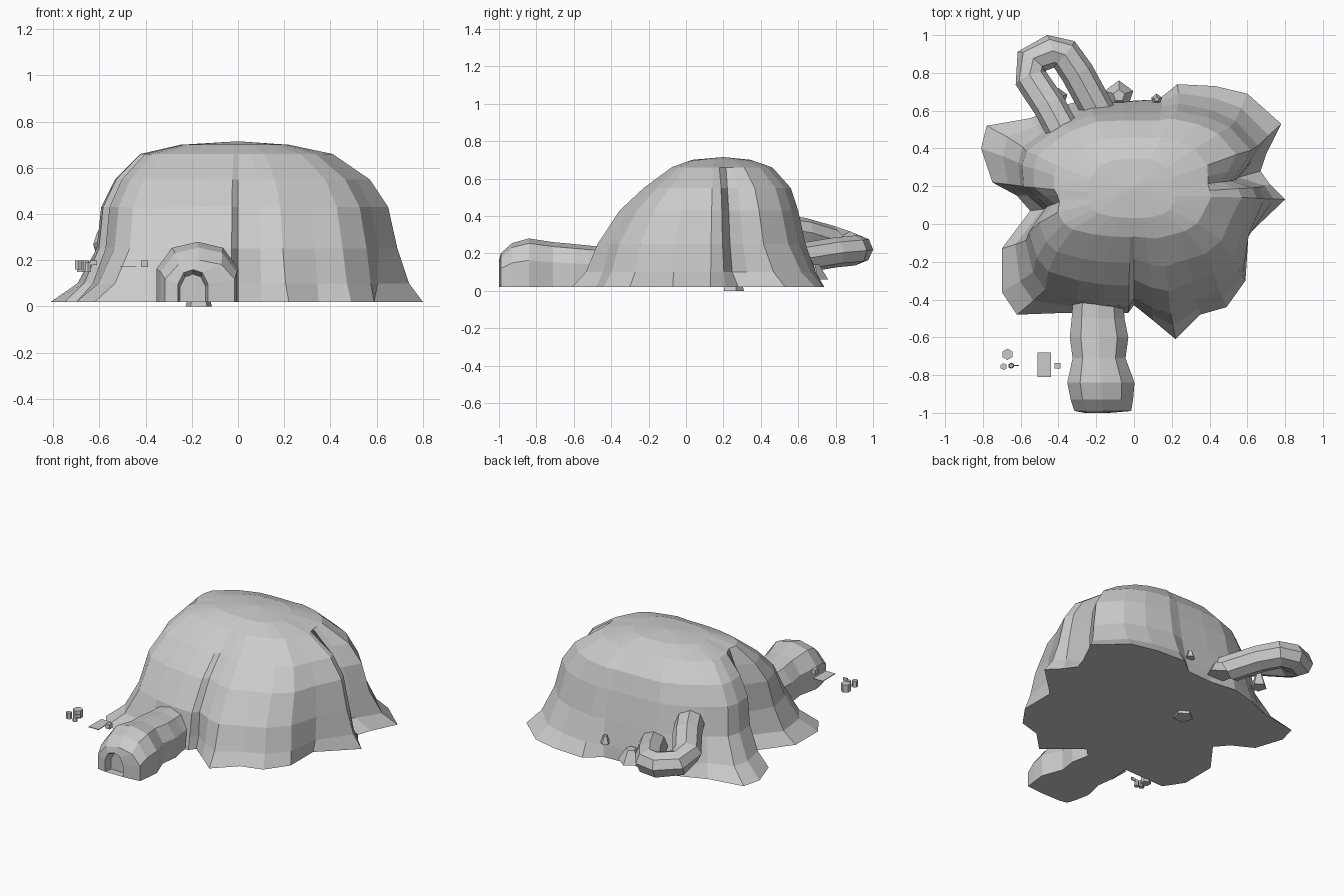
import bpy, bmesh, math
from mathutils import Vector

if "Cube" in bpy.data.objects:
    bpy.data.objects.remove(bpy.data.objects["Cube"])

grey = bpy.data.materials.new("plain grey")
grey.use_nodes = True
COLOR = (0.6, 0.6, 0.6, 1)
grey.diffuse_color = COLOR
grey.node_tree.nodes["Principled BSDF"].inputs["Base Color"].default_value = COLOR


def finish(name, bm):
    bmesh.ops.recalc_face_normals(bm, faces=bm.faces)
    mesh = bpy.data.meshes.new(name)
    bm.to_mesh(mesh)
    bm.free()
    mesh.materials.append(grey)
    obj = bpy.data.objects.new(name, mesh)
    bpy.context.collection.objects.link(obj)
    return obj


def loft(name, rings, tip=None):
    """Skin closed rings in order, with a flat cap at the start and a cap or tip at the end."""
    bm = bmesh.new()
    loops = [[bm.verts.new(p) for p in ring] for ring in rings]
    n = len(loops[0])
    for a, b in zip(loops, loops[1:]):
        for i in range(n):
            j = (i + 1) % n
            bm.faces.new((a[i], a[j], b[j], b[i]))
    bm.faces.new(loops[0])
    if tip:
        t = bm.verts.new(tip)
        for i in range(n):
            bm.faces.new((loops[-1][i], loops[-1][(i + 1) % n], t))
    else:
        bm.faces.new(loops[-1])
    return finish(name, bm)


# Draped shell: a lobed ground outline that turns rounder toward the top
outline = [(.80, .13), (.72, .21), (.67, .28), (.70, .37), (.78, .53), (.60, .69), (.43, .73),
           (.23, .74), (.13, .66), (-.05, .65), (-.22, .67), (-.40, .62), (-.55, .56),
           (-.78, .52), (-.81, .40), (-.75, .22), (-.62, .15), (-.55, .07), (-.70, -.13),
           (-.70, -.36), (-.62, -.48), (-.35, -.47), (-.18, -.47), (-.03, -.47), (0, -.43),
           (.10, -.51), (.22, -.61), (.35, -.48), (.49, -.44), (.59, -.30), (.59, -.07)]
deep_folds = {2: .84, 3: .92, 16: .95, 17: .87, 24: .95}
CX, CY = 0, .15
# height, left reach, right reach, front reach, back reach, fold strength
levels = [(.02, .81, .80, .76, .59, 1), (.10, .70, .74, .69, .55, .65),
          (.25, .62, .69, .63, .50, .38), (.43, .60, .65, .51, .46, .35),
          (.55, .54, .57, .38, .42, .32), (.66, .43, .41, .23, .32, .25),
          (.70, .25, .22, .12, .20, .1)]
base = levels[0]


def shell_ring(level):
    z, left, right, front, back, fold = level
    ring = []
    for i, (x, y) in enumerate(outline):
        dx, dy = x - CX, y - CY
        r = math.hypot(dx, dy)
        ux, uy = dx / r, dy / r
        k = (abs(ux) ** 2.5 + abs(uy) ** 2.5) ** -.4
        reach_x, base_x = (right, base[2]) if dx > 0 else (left, base[1])
        reach_y, base_y = (back, base[4]) if dy > 0 else (front, base[3])
        round_p = Vector((ux * k * reach_x, uy * k * reach_y))
        lobed_p = Vector((dx * reach_x / base_x, dy * reach_y / base_y))
        p = round_p.lerp(lobed_p, fold)
        if .1 <= z < .6:
            p *= deep_folds.get(i, 1)
        ring.append((CX + p.x, CY + p.y, z))
    return ring


loft("shell", [shell_ring(lv) for lv in levels], (0, .2, .715))


# Head: arched sections running forward, ending in a shallow mouth
def arch(y, x, half, top):
    shape = [(-1, 0), (-1, .55), (-.62, .9), (0, 1), (.62, .9), (1, .55), (1, 0)]
    return [(x + half * u, y, .02 + (top - .02) * v) for u, v in shape]


loft("head", [arch(*s) for s in [
    (-.36, -.19, .13, .24), (-.50, -.19, .14, .24), (-.60, -.185, .155, .25),
    (-.71, -.185, .14, .26), (-.84, -.175, .178, .28), (-.93, -.17, .165, .255),
    (-.99, -.165, .15, .20), (-1, -.195, .065, .16), (-.95, -.195, .055, .14)]])

# Looped tail: an eight-sided tube swept along a bent path
path = [Vector(p) for p in [(-.38, .50, .33), (-.45, .63, .31), (-.545, .77, .27), (-.545, .86, .24),
                            (-.44, .915, .22), (-.37, .90, .215), (-.30, .80, .205), (-.18, .58, .17)]]
tube = []
for i, p in enumerate(path):
    t = (path[min(i + 1, len(path) - 1)] - path[max(i - 1, 0)]).normalized()
    side = t.cross(Vector((0, 0, 1))).normalized()
    up = side.cross(t)
    tube.append([p + math.cos(a) * .088 * side + math.sin(a) * .08 * up
                 for a in (math.tau * k / 8 for k in range(8))])
loft("tail_loop", tube)


# Small loose pieces
def prism(name, loc, radius, height, sides=6, taper=1):
    bm = bmesh.new()
    bmesh.ops.create_cone(bm, cap_ends=True, segments=sides, radius1=radius,
                          radius2=radius * taper, depth=height)
    finish(name, bm).location = loc


def box(name, loc, size):
    bm = bmesh.new()
    bmesh.ops.create_cube(bm, size=1)
    bmesh.ops.scale(bm, vec=size, verts=bm.verts)
    finish(name, bm).location = loc


prism("cup", (-.67, -.69, .175), .03, .05)
prism("small_cup", (-.69, -.755, .18), .018, .04)
prism("small_bowl", (-.65, -.75, .17), .016, .04, taper=.7)
box("bowl_handle", (-.625, -.75, .19), (.03, .006, .02))
box("tray", (-.475, -.745, .172), (.07, .13, .004))
box("block", (-.405, -.75, .185), (.03, .03, .03))

# Ragged scraps behind and beneath the shell
for x, y, z, r, h in [(-.08, .68, .10, .08, .08), (-.40, .67, .15, .05, .09), (.12, .66, .14, .03, .05)]:
    prism("back_scrap", (x, y, z), r, h, 5, .4)
prism("under_scrap", (-.17, .25, .011), .06, .022, 5, .9)
